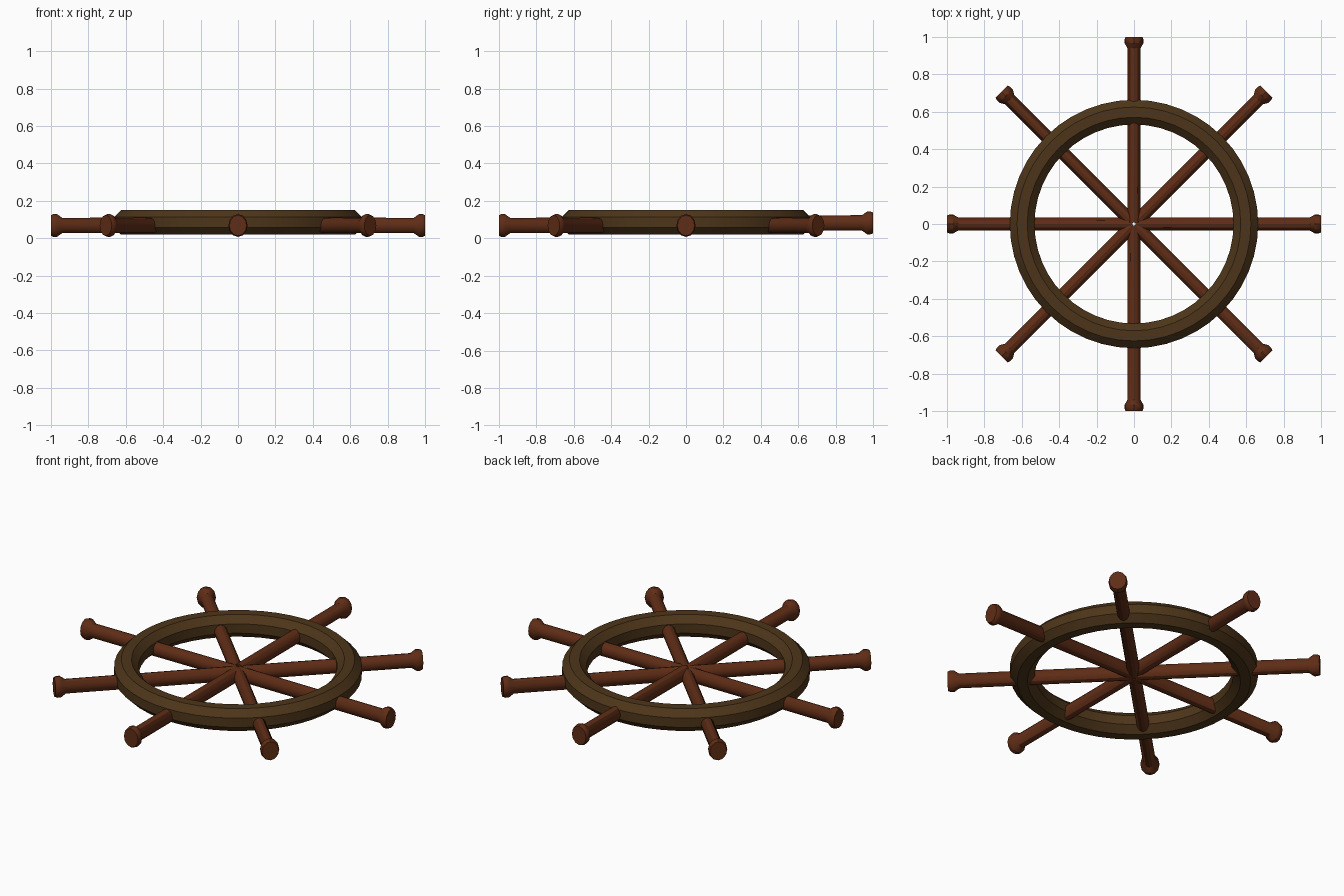
import bpy, bmesh
from math import cos, sin, pi, radians
from mathutils import Matrix, Vector

if "Cube" in bpy.data.objects:
    bpy.data.objects.remove(bpy.data.objects["Cube"])


def material(name, rgb):
    m = bpy.data.materials.new(name)
    m.diffuse_color = (*rgb, 1)
    m.use_nodes = True
    m.node_tree.nodes["Principled BSDF"].inputs["Base Color"].default_value = m.diffuse_color
    return m


ring_wood = material("dark_wood", (0.075, 0.036, 0.010))
spoke_wood = material("red_wood", (0.115, 0.026, 0.008))


def finish(name, bm, mat):
    bmesh.ops.recalc_face_normals(bm, faces=bm.faces)
    me = bpy.data.meshes.new(name)
    bm.to_mesh(me)
    bm.free()
    me.materials.append(mat)
    ob = bpy.data.objects.new(name, me)
    bpy.context.collection.objects.link(ob)
    bpy.ops.object.select_all(action='DESELECT')
    ob.select_set(True)
    bpy.context.view_layer.objects.active = ob
    bpy.ops.object.shade_smooth_by_angle(angle=radians(32))
    return ob


def loft(bm, loops, closed=False):
    n = len(loops[0])
    pairs = list(zip(loops, loops[1:]))
    if closed:
        pairs.append((loops[-1], loops[0]))
    for a, b in pairs:
        for i in range(n):
            j = (i + 1) % n
            bm.faces.new((a[i], a[j], b[j], b[i]))


# Rim: octagonal section swept round a circle
def build_rim(radius=0.598, half=0.066, z=0.085, segments=48, sides=8):
    bm = bmesh.new()
    r = half / cos(pi / sides)
    loops = []
    for s in range(segments):
        a = 2 * pi * s / segments
        loop = []
        for k in range(sides):
            t = 2 * pi * (k + 0.5) / sides
            d = radius + r * cos(t)
            loop.append(bm.verts.new((d * cos(a), d * sin(a), z + r * sin(t))))
        loops.append(loop)
    loft(bm, loops, closed=True)
    return finish("rim", bm, ring_wood)


# Spoke with flared handle end: (distance from centre, half width, half height)
PROFILE = [(0.008, 0.035, 0.041), (0.94, 0.035, 0.041),
           (0.968, 0.051, 0.061), (0.986, 0.051, 0.061), (1.0, 0.046, 0.055)]


def build_spoke(name, angle, z_tip, z_hub=0.068, sides=12):
    bm = bmesh.new()
    loops = []
    for d, w, h in PROFILE:
        z = z_hub + (z_tip - z_hub) * d
        loops.append([bm.verts.new((d, w * cos(2 * pi * k / sides), z + h * sin(2 * pi * k / sides)))
                      for k in range(sides)])
    loft(bm, loops)
    bm.faces.new(loops[0])
    bm.faces.new(loops[-1])
    bmesh.ops.rotate(bm, verts=bm.verts, cent=Vector(), matrix=Matrix.Rotation(angle, 3, 'Z'))
    return finish(name, bm, spoke_wood)


build_rim()
for i in range(8):
    z_tip = 0.082 if i == 2 else 0.068
    z_hub = 0.08 if i == 2 else 0.07
    build_spoke(f"spoke_{i + 1}", radians(45 * i), z_tip, z_hub)
